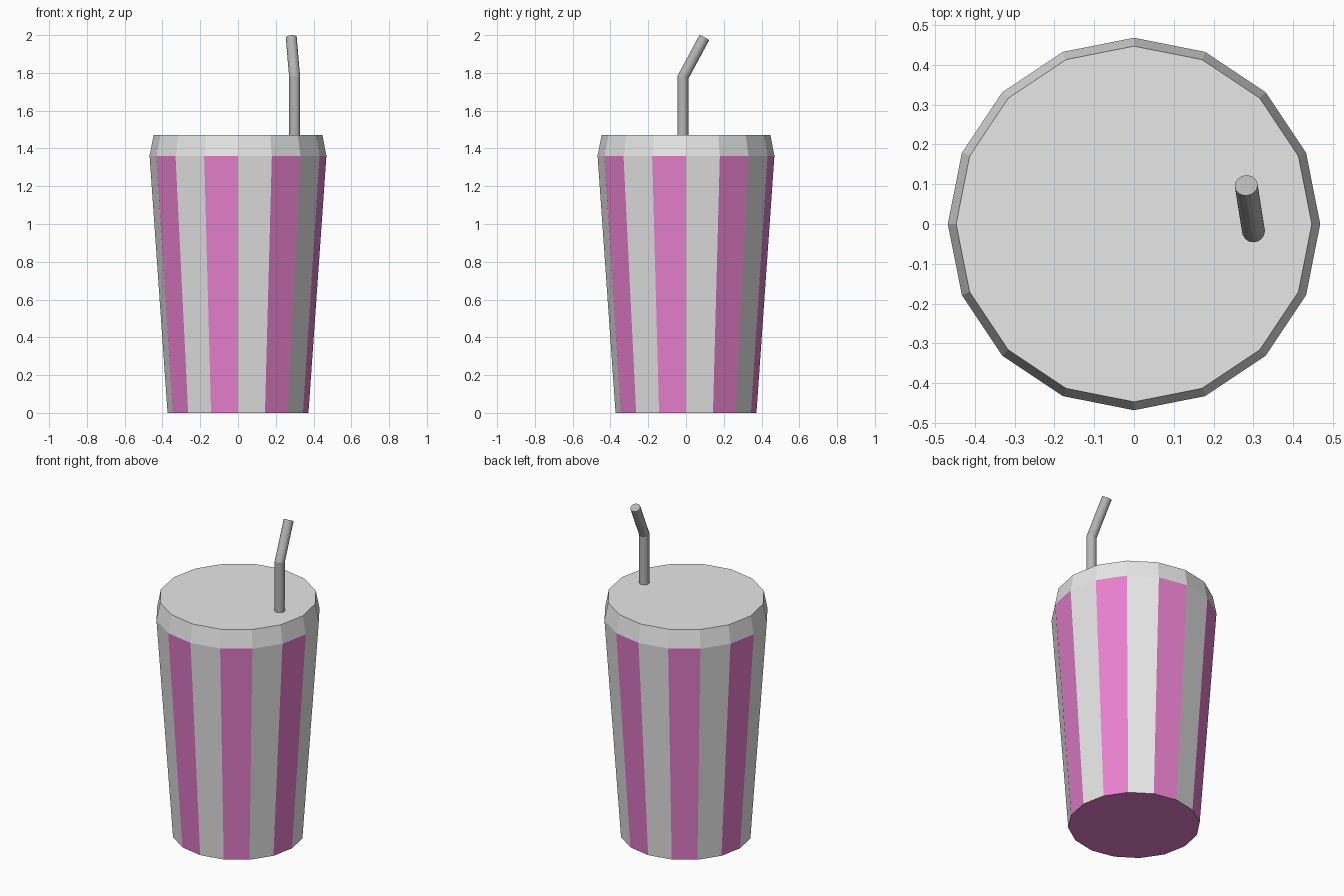
import bpy
import bmesh
from math import cos, sin, tau
from mathutils import Vector

if "Cube" in bpy.data.objects:
    bpy.data.objects.remove(bpy.data.objects["Cube"], do_unlink=True)

SIDES = 16


def material(name, rgb):
    mat = bpy.data.materials.new(name)
    mat.use_nodes = True
    colour = (*rgb, 1.0)
    mat.diffuse_color = colour
    mat.node_tree.nodes["Principled BSDF"].inputs["Base Color"].default_value = colour
    return mat


WHITE = material("off_white", (0.8, 0.8, 0.8))
PINK = material("pink", (0.8, 0.214, 0.61))
GREY = material("straw_grey", (0.46, 0.46, 0.46))


def ring(radius, z=0.0, x=0.0, y=0.0):
    return [Vector((x + radius * cos(tau * i / SIDES),
                    y + radius * sin(tau * i / SIDES), z)) for i in range(SIDES)]


def loft(name, rings, mats, cap_bottom=False, cap_top=False, striped=False):
    """Join rings of points with quads; stripes alternate around the loop."""
    bm = bmesh.new()
    loops = [[bm.verts.new(p) for p in r] for r in rings]
    for low, high in zip(loops, loops[1:]):
        for i in range(SIDES):
            j = (i + 1) % SIDES
            face = bm.faces.new((low[i], low[j], high[j], high[i]))
            face.material_index = i % 2 if striped else 0
    if cap_bottom:
        bm.faces.new(loops[0][::-1]).material_index = len(mats) - 1
    if cap_top:
        bm.faces.new(loops[-1])
    mesh = bpy.data.meshes.new(name)
    bm.to_mesh(mesh)
    bm.free()
    for mat in mats:
        mesh.materials.append(mat)
    obj = bpy.data.objects.new(name, mesh)
    bpy.context.collection.objects.link(obj)
    return obj


def slide(points, direction, origin, normal):
    """Move points along a direction until they lie on a plane."""
    return [p + direction * ((origin - p).dot(normal) / direction.dot(normal))
            for p in points]


# Tapered cup with alternating panels
loft("cup_body", [ring(0.373, 0.0), ring(0.468, 1.36)], [WHITE, PINK],
     cap_bottom=True, striped=True)

# Lid with sloped rim
loft("lid", [ring(0.468, 1.36), ring(0.447, 1.47)], [WHITE], cap_top=True)

# Bent straw with a mitred joint
up = Vector((0, 0, 1))
bend = Vector((0.3, -0.017, 1.775))
tip = Vector((0.282, 0.097, 1.987))
lean = (tip - bend).normalized()
base = ring(0.029, 1.46, bend.x, bend.y)
joint = slide(base, up, bend, (up + lean).normalized())
end = slide(joint, lean, tip, lean)
loft("straw", [base, joint, end], [GREY], cap_bottom=True, cap_top=True)
